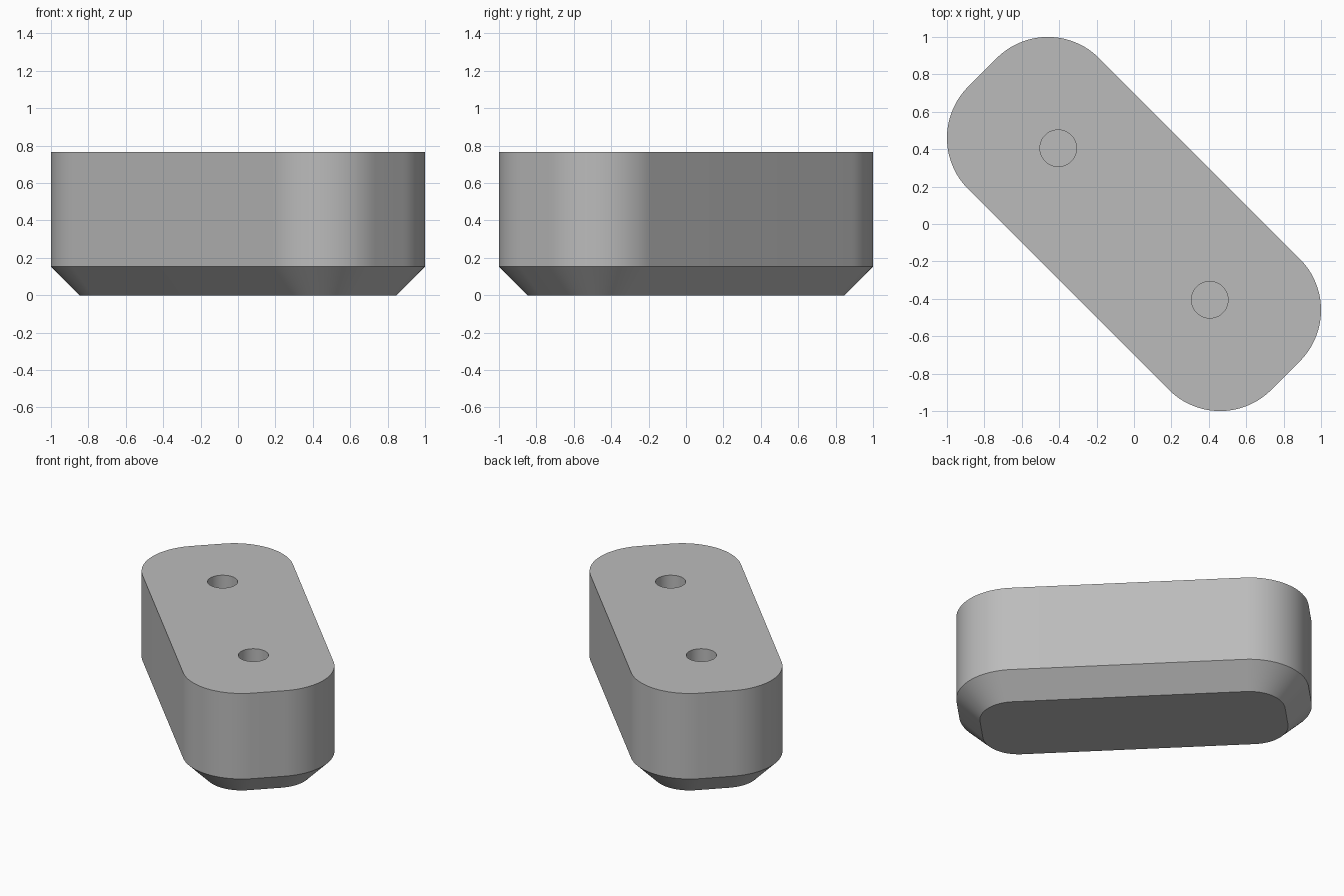
import bpy, bmesh, math
from mathutils import Matrix

cube = bpy.data.objects.get("Cube")
if cube:
    bpy.data.objects.remove(cube, do_unlink=True)

HALF_LENGTH, HALF_WIDTH, RADIUS = 1.146, 0.495, 0.387
HEIGHT, CHAMFER = 0.765, 0.153
HOLE_RADIUS, HOLE_DEPTH, HOLE_OFFSET = 0.098, 0.5, 0.573
ARC_STEPS = 24

grey = bpy.data.materials.new("plain grey")
grey.use_nodes = True
colour = (0.5, 0.5, 0.5, 1)
grey.diffuse_color = colour
grey.node_tree.nodes["Principled BSDF"].inputs["Base Color"].default_value = colour


def rounded_ring(bm, inset, z):
    """Rounded rectangle outline, moved inwards by inset."""
    radius = RADIUS - inset
    ring = []
    for corner, (sx, sy) in enumerate([(1, 1), (-1, 1), (-1, -1), (1, -1)]):
        for i in range(ARC_STEPS + 1):
            a = math.pi / 2 * (corner + i / ARC_STEPS)
            ring.append(bm.verts.new((sx * (HALF_LENGTH - RADIUS) + radius * math.cos(a),
                                      sy * (HALF_WIDTH - RADIUS) + radius * math.sin(a), z)))
    return ring


# Body: chamfered foot, straight walls and flat top
bm = bmesh.new()
rings = [rounded_ring(bm, CHAMFER, 0), rounded_ring(bm, 0, CHAMFER), rounded_ring(bm, 0, HEIGHT)]
for low, high in zip(rings, rings[1:]):
    for i in range(len(low)):
        j = (i + 1) % len(low)
        bm.faces.new((low[i], low[j], high[j], high[i]))
bm.faces.new(rings[0][::-1])
bm.faces.new(rings[-1])
turn = Matrix.Rotation(-math.pi / 4, 4, "Z")
bm.transform(turn)
mesh = bpy.data.meshes.new("block_body")
bm.to_mesh(mesh)
bm.free()
mesh.materials.append(grey)
body = bpy.data.objects.new("block_body", mesh)
bpy.context.collection.objects.link(body)

# Two blind holes in the top
for side, name in ((-1, "back_hole_cutter"), (1, "front_hole_cutter")):
    spot = turn @ Matrix.Translation((side * HOLE_OFFSET, 0, HEIGHT))
    bpy.ops.mesh.primitive_cylinder_add(vertices=48, radius=HOLE_RADIUS, depth=2 * HOLE_DEPTH,
                                        location=spot.translation)
    cutter = bpy.context.object
    cutter.name = name
    cutter.data.materials.append(grey)
    cut = body.modifiers.new(name, "BOOLEAN")
    cut.operation, cut.solver, cut.object = "DIFFERENCE", "EXACT", cutter
    bpy.ops.object.select_all(action="DESELECT")
    body.select_set(True)
    bpy.context.view_layer.objects.active = body
    bpy.ops.object.modifier_apply(modifier=cut.name)
    bpy.data.objects.remove(cutter, do_unlink=True)

bpy.ops.object.shade_smooth_by_angle(angle=math.radians(30))
